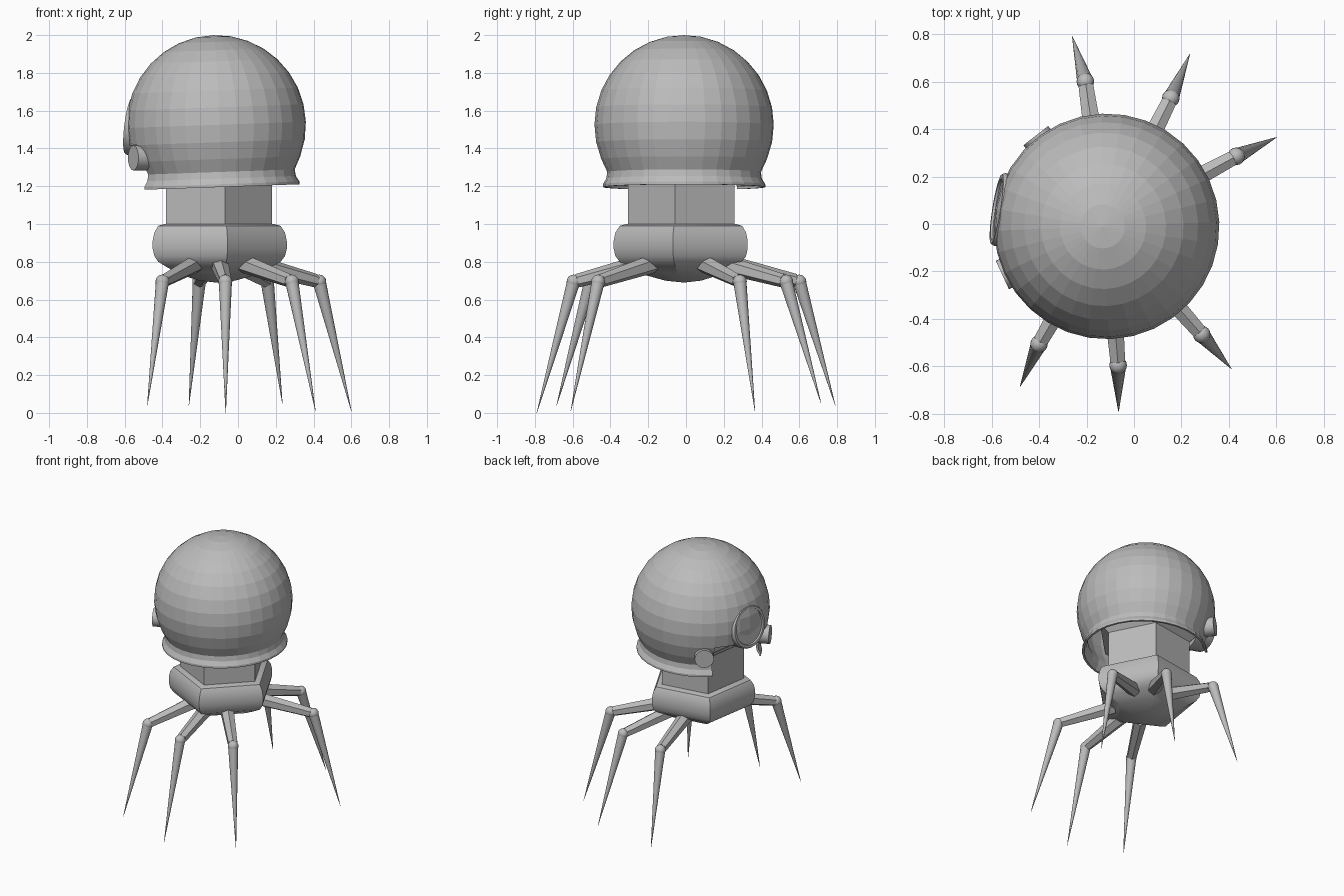
import bpy, bmesh
from math import sin, cos, pi, radians, degrees, atan2
from mathutils import Vector, Matrix

cube = bpy.data.objects.get("Cube")
if cube:
    bpy.data.objects.remove(cube)

CX, CY = -0.115, -0.01      # vertical axis of body and helmet
FACE = radians(171)         # direction the visor looks

metal = bpy.data.materials.new("grey metal")
metal.use_nodes = True
GREY = (0.5, 0.5, 0.5, 1)
metal.diffuse_color = GREY
metal.node_tree.nodes["Principled BSDF"].inputs["Base Color"].default_value = GREY


def finish(name, bm, smooth=None):
    bmesh.ops.recalc_face_normals(bm, faces=bm.faces[:])
    mesh = bpy.data.meshes.new(name)
    bm.to_mesh(mesh)
    bm.free()
    obj = bpy.data.objects.new(name, mesh)
    bpy.context.collection.objects.link(obj)
    mesh.materials.append(metal)
    if smooth:
        bpy.ops.object.select_all(action='DESELECT')
        obj.select_set(True)
        bpy.context.view_layer.objects.active = obj
        bpy.ops.object.shade_smooth_by_angle(angle=radians(smooth))
    return obj


def lathe(profile, sides, start=0.0):
    """Spin a (radius, height) profile around the vertical axis."""
    bm = bmesh.new()
    rings = []
    for r, z in profile:
        count = sides if r > 0 else 1
        rings.append([bm.verts.new((r * cos(start + i * 2 * pi / sides),
                                    r * sin(start + i * 2 * pi / sides), z))
                      for i in range(count)])
    for a, b in zip(rings, rings[1:]):
        for i in range(sides):
            j = (i + 1) % sides
            quad = [a[i % len(a)], a[j % len(a)], b[j % len(b)], b[i % len(b)]]
            bm.faces.new(list(dict.fromkeys(quad)))
    return bm


def rod(name, a, b, r1, r2, sides, smooth=None):
    """Tapered prism between two points."""
    a, b = Vector(a), Vector(b)
    bm = bmesh.new()
    turn = (b - a).to_track_quat('Z', 'Y').to_matrix().to_4x4()
    bmesh.ops.create_cone(bm, cap_ends=True, segments=sides, radius1=r1, radius2=r2,
                          depth=(b - a).length,
                          matrix=Matrix.Translation((a + b) / 2) @ turn)
    return finish(name, bm, smooth)


# Five-sided body with rounded sides and a shallow bowl underneath
corner = radians(-9)
body_profile = [(0, 1.0), (0.31, 1.0), (0.345, 0.99), (0.368, 0.955), (0.378, 0.91),
                (0.378, 0.87), (0.368, 0.83), (0.345, 0.8), (0.3, 0.775),
                (0.21, 0.73), (0.1, 0.7), (0, 0.69)]
body = finish("body", lathe(body_profile, 5, corner), 30)
body.location = (CX, CY, 0)

# Neck, flaring out inside the helmet
neck_profile = [(0, 0.99), (0.3, 0.99), (0.3, 1.27), (0.37, 1.33), (0.37, 1.4), (0, 1.4)]
neck = finish("neck", lathe(neck_profile, 5, corner))
neck.location = (CX, CY, 0)

# Helmet shell: sphere with a flared rim and a gap below the visor
R, SEGS = 0.475, 32
shell_profile = [(R * sin(k * pi / 16), R * cos(k * pi / 16)) for k in range(11)]
shell_profile[0] = (0, R)
shell_profile += [(0.407, -0.25), (0.412, -0.285), (0.43, -0.315), (0.43, -0.33)]
bm = lathe(shell_profile, SEGS, FACE)


def in_gap(face):
    c = face.calc_center_median()
    away = abs((degrees(atan2(c.y, c.x) - FACE) + 180) % 360 - 180)
    return away < 36 and c.z < -0.08


bmesh.ops.delete(bm, geom=[f for f in bm.faces if in_gap(f)], context='FACES')
helmet = finish("helmet", bm)
helmet.location = (CX, CY, 2 - R)
helmet.rotation_euler = (0, radians(-2), 0)
shell = helmet.modifiers.new("thickness", 'SOLIDIFY')
shell.thickness = 0.015
shell.offset = -1

# Large round visor with a bevelled rim and recessed glass
visor_profile = [(0, -0.14), (0.155, -0.14), (0.155, -0.012), (0.148, 0),
                 (0.13, 0), (0.125, -0.01), (0, -0.01)]
visor = finish("visor", lathe(visor_profile, 24), 30)
look = Vector((cos(FACE), sin(FACE), 0.12))
visor.rotation_euler = look.to_track_quat('Z', 'Y').to_euler()
visor.location = (CX + 0.47 * cos(FACE), CY + 0.47 * sin(FACE), 1.52)

# Two small lamps at the corners of the gap
for name, angle in (("left_lamp", 128), ("right_lamp", 205)):
    d = Vector((cos(radians(angle)), sin(radians(angle)), 0))
    base = Vector((CX, CY, 1.35))
    rod(name, base + d * 0.36, base + d * 0.485, 0.066, 0.066, 20, 30)

# Six legs: six-sided thigh, ball knee, spike shin
legs = [((-0.205, 0.6), (-0.26, 0.79, 0.04)),
        ((0.155, 0.53), (0.235, 0.715, 0.05)),
        ((0.43, 0.285), (0.6, 0.365, 0.01)),
        ((0.285, -0.465), (0.41, -0.61, 0.01)),
        ((-0.067, -0.595), (-0.065, -0.79, 0)),
        ((-0.4, -0.505), (-0.48, -0.685, 0.04))]
for n, ((kx, ky), tip) in enumerate(legs, 1):
    knee = Vector((kx, ky, 0.695))
    out = Vector((kx - CX, ky - CY, 0)).normalized()
    hip = Vector((CX, CY, 0.79)) + out * 0.22
    rod(f"thigh_{n}", hip, knee.lerp(hip, 0.05), 0.05, 0.036, 6)
    bm = bmesh.new()
    bmesh.ops.create_uvsphere(bm, u_segments=16, v_segments=10, radius=0.037,
                              matrix=Matrix.Translation(knee))
    finish(f"knee_{n}", bm, 40)
    rod(f"shin_{n}", knee, tip, 0.035, 0.001, 16, 40)
